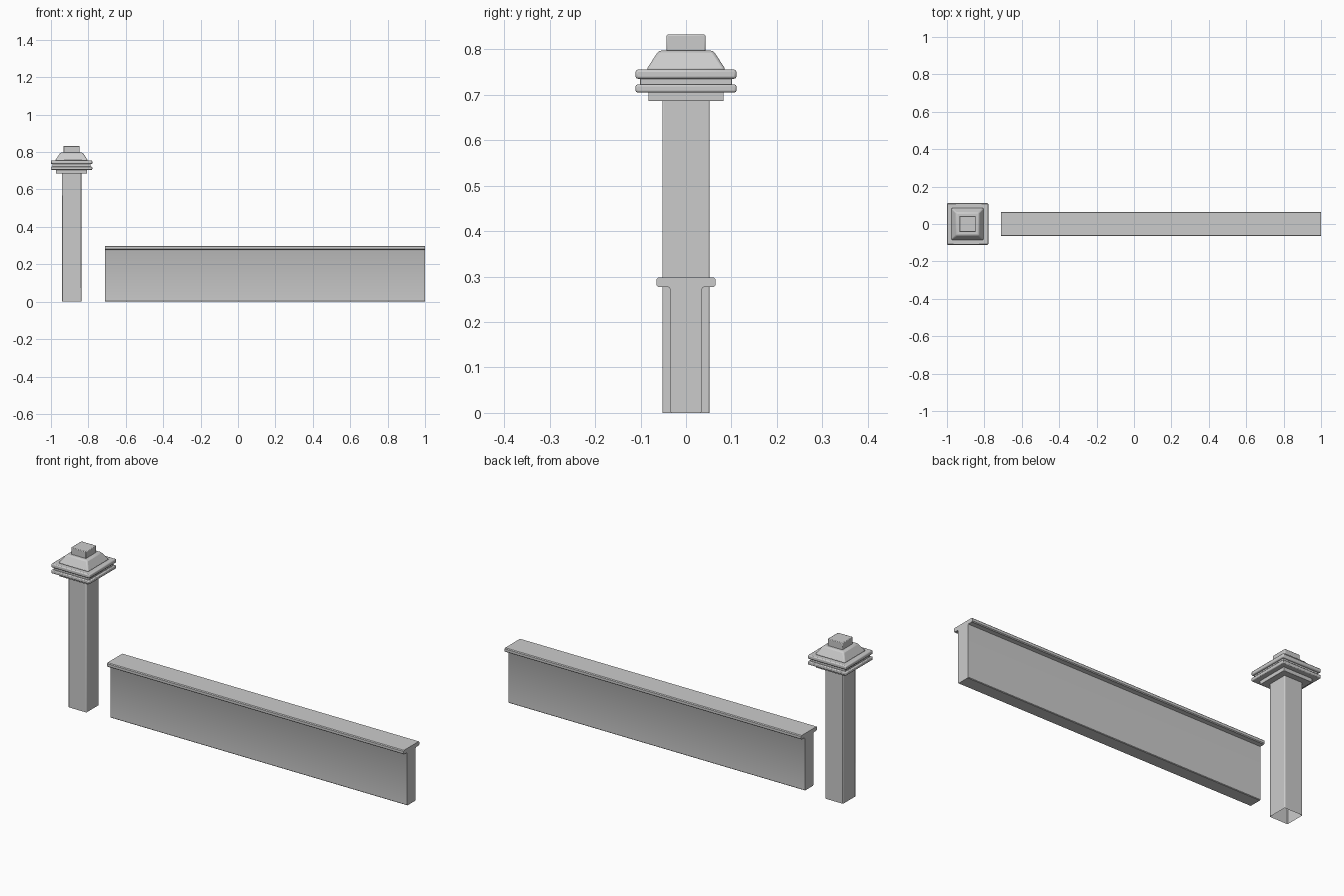
import bpy, bmesh

if "Cube" in bpy.data.objects:
    bpy.data.objects.remove(bpy.data.objects["Cube"])

POST_X = -0.89


def finish(name, bm, bevel=0.0, segments=2):
    bmesh.ops.recalc_face_normals(bm, faces=bm.faces)
    mesh = bpy.data.meshes.new(name)
    bm.to_mesh(mesh)
    bm.free()
    ob = bpy.data.objects.new(name, mesh)
    bpy.context.collection.objects.link(ob)
    if bevel:
        mod = ob.modifiers.new("soft_edges", 'BEVEL')
        mod.width = bevel
        mod.segments = segments
        mod.limit_method = 'ANGLE'
    bpy.ops.object.select_all(action='DESELECT')
    bpy.context.view_layer.objects.active = ob
    ob.select_set(True)
    bpy.ops.object.shade_smooth_by_angle()
    return ob


def square_tier(name, rings, bevel, bottom=True):
    """Stack square rings given as (half width, height)."""
    bm = bmesh.new()
    loops = [[bm.verts.new((POST_X + sx * h, sy * h, z))
              for sx, sy in ((-1, -1), (1, -1), (1, 1), (-1, 1))]
             for h, z in rings]
    for a, b in zip(loops, loops[1:]):
        for i in range(4):
            j = (i + 1) % 4
            bm.faces.new((a[i], a[j], b[j], b[i]))
    bm.faces.new(loops[-1])
    if bottom:
        bm.faces.new(loops[0][::-1])
    return finish(name, bm, bevel)


# Hollow post, open at the foot
square_tier("post_shaft", [(0.052, 0), (0.052, 0.69)], 0.004, bottom=False)

# Stepped post cap
square_tier("cap_collar", [(0.083, 0.686), (0.083, 0.707)], 0.001)
square_tier("cap_lower_ledge", [(0.111, 0.705), (0.111, 0.722)], 0.004)
square_tier("cap_groove", [(0.101, 0.720), (0.101, 0.737)], 0.001)
square_tier("cap_upper_ledge", [(0.111, 0.735), (0.111, 0.755)], 0.005)
square_tier("cap_pyramid", [(0.088, 0.754), (0.060, 0.797)], 0.006)
square_tier("cap_top_block", [(0.043, 0.794), (0.043, 0.832)], 0.003)

# Low wall with overhanging coping, rounded along its length only
half = [(0.032, 0), (0.035, 0.003), (0.035, 0.272), (0.037, 0.276),
        (0.040, 0.277), (0.061, 0.277), (0.065, 0.281), (0.065, 0.294),
        (0.061, 0.298)]
profile = half + [(-y, z) for y, z in reversed(half)]
bm = bmesh.new()
end = bm.faces.new([bm.verts.new((-0.71, y, z)) for y, z in profile])
side = bmesh.ops.extrude_face_region(bm, geom=[end], use_keep_orig=True)
bmesh.ops.translate(bm, vec=(1.71, 0, 0),
                    verts=[v for v in side["geom"] if isinstance(v, bmesh.types.BMVert)])
finish("low_wall", bm)
